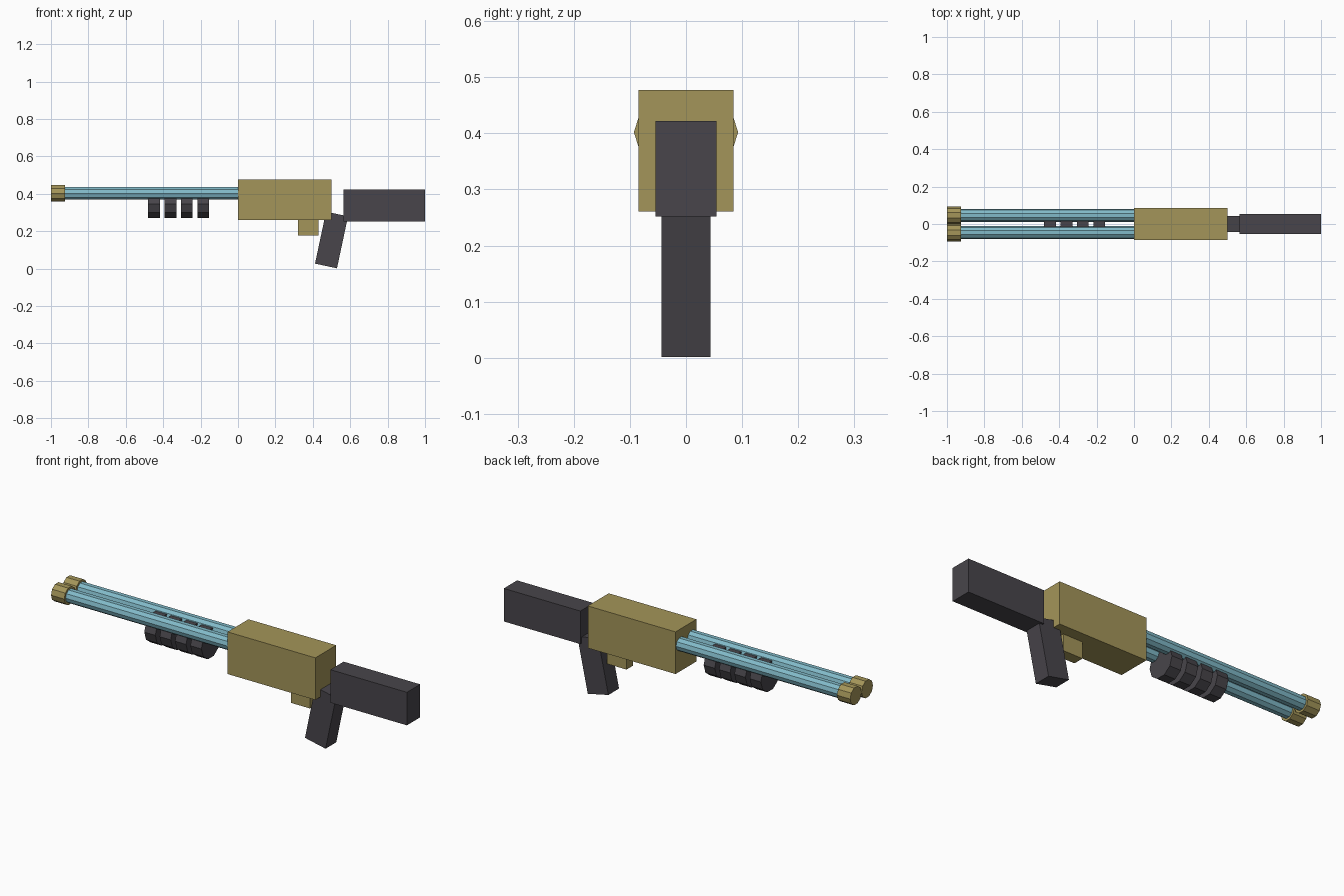
import bpy
from math import radians

if "Cube" in bpy.data.objects:
    bpy.data.objects.remove(bpy.data.objects["Cube"])


def material(name, rgb):
    m = bpy.data.materials.new(name)
    m.diffuse_color = (*rgb, 1)
    m.use_nodes = True
    m.node_tree.nodes["Principled BSDF"].inputs["Base Color"].default_value = m.diffuse_color
    return m


brass = material("brass", (0.37, 0.30, 0.10))
steel = material("blue_steel", (0.22, 0.49, 0.58))
dark = material("dark_grip", (0.065, 0.06, 0.07))


def finish(name, mat):
    ob = bpy.context.object
    ob.name = name
    ob.data.materials.append(mat)
    return ob


def box(name, center, size, mat, tilt=0):
    """Box of a full size, tilted in the side plane."""
    bpy.ops.mesh.primitive_cube_add(size=1, location=center)
    ob = finish(name, mat)
    ob.scale = size
    ob.rotation_euler.y = radians(tilt)
    return ob


def rod(name, x0, x1, y, z, r, mat):
    """Ten-sided cylinder along x, with corners at its +y and -y sides."""
    bpy.ops.mesh.primitive_cylinder_add(
        vertices=10, radius=r, depth=x1 - x0,
        location=((x0 + x1) / 2, y, z), rotation=(0, radians(90), 0))
    return finish(name, mat)


# Body, stock, grip and trigger block
box("receiver", (0.25, 0, 0.369), (0.5, 0.17, 0.217), brass)
box("stock", (0.782, 0, 0.337), (0.436, 0.108, 0.17), dark)
box("grip", (0.50, 0, 0.153), (0.12, 0.087, 0.284), dark, tilt=12)
box("trigger_block", (0.375, 0, 0.22), (0.11, 0.055, 0.088), brass)

# Twin barrels with muzzle rings
for side, y in (("left", -0.0465), ("right", 0.0465)):
    rod(f"barrel_{side}", -0.96, 0.03, y, 0.402, 0.035, steel)
    rod(f"muzzle_{side}", -1.0, -0.925, y, 0.402, 0.0465, brass)

# Four pump handle rings under the barrels
for i in range(4):
    x = -0.48 + i * 0.0875
    rod(f"pump_ring_{i + 1}", x, x + 0.063, 0, 0.345, 0.077, dark)
